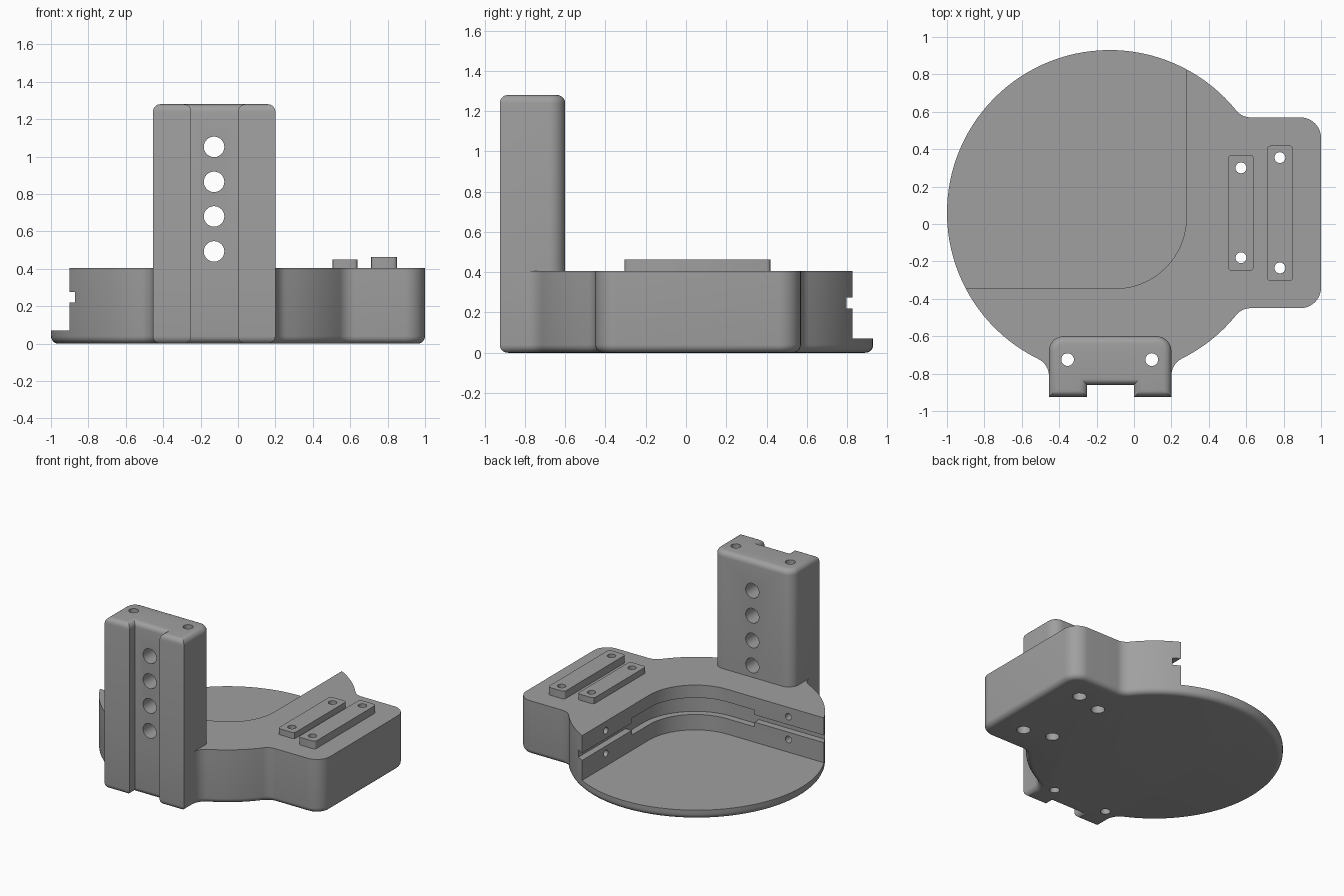
import bpy, bmesh, math

if "Cube" in bpy.data.objects:
    bpy.data.objects.remove(bpy.data.objects["Cube"])

CX, CY, R = -0.13, 0.06, 0.87      # round base centre and radius
TOP, FLOOR = 0.405, 0.07           # body height, plate thickness

grey = bpy.data.materials.new("plain grey")
grey.diffuse_color = (0.35, 0.35, 0.35, 1)
grey.use_nodes = True
grey.node_tree.nodes["Principled BSDF"].inputs["Base Color"].default_value = grey.diffuse_color


def arc(cx, cy, r, a0, a1, step=4):
    n = max(3, round(abs(a1 - a0) / step))
    angles = [math.radians(a0 + (a1 - a0) * i / n) for i in range(n + 1)]
    return [(cx + r * math.cos(a), cy + r * math.sin(a)) for a in angles]


def inset(pts, d):
    """Move a counter-clockwise outline inwards by d with mitred corners."""
    out = []
    for i, (x, y) in enumerate(pts):
        ns = []
        for (ax, ay), (bx, by) in ((pts[i - 1], (x, y)), ((x, y), pts[(i + 1) % len(pts)])):
            l = math.hypot(bx - ax, by - ay)
            ns.append((-(by - ay) / l, (bx - ax) / l))
        k = d / (1 + ns[0][0] * ns[1][0] + ns[0][1] * ns[1][1])
        out.append((x + k * (ns[0][0] + ns[1][0]), y + k * (ns[0][1] + ns[1][1])))
    return out


def prism(name, pts, z0, z1, low=0, high=0, seg=5):
    """Extruded outline with optional rounded lower and upper rims."""
    clean = [p for i, p in enumerate(pts) if math.dist(p, pts[i - 1]) > 1e-4]
    q = [math.pi / 2 * i / seg for i in range(seg + 1)]
    levels = [(z0 + low * (1 - math.cos(a)), low * (1 - math.sin(a))) for a in q] if low else [(z0, 0)]
    levels += [(z1 - high * (1 - math.sin(a)), high * (1 - math.cos(a))) for a in q] if high else [(z1, 0)]
    bm = bmesh.new()
    rings = [[bm.verts.new((x, y, z)) for x, y in inset(clean, d)] for z, d in levels]
    n = len(clean)
    for a, b in zip(rings, rings[1:]):
        for i in range(n):
            j = (i + 1) % n
            bm.faces.new((a[i], a[j], b[j], b[i]))
    bm.faces.new(rings[0][::-1])
    bm.faces.new(rings[-1])
    mesh = bpy.data.meshes.new(name)
    bm.to_mesh(mesh)
    bm.free()
    mesh.materials.append(grey)
    ob = bpy.data.objects.new(name, mesh)
    bpy.context.collection.objects.link(ob)
    return ob


def drill(x, y, r, z0, z1):
    return prism("drill", arc(x, y, r, 0, 360, 15)[:-1], z0, z1)


def drill_side(axis, x, y, z, r, length):
    ob = drill(0, 0, r, -length / 2, length / 2)
    ob.rotation_euler = (math.pi / 2, 0, 0) if axis == "y" else (0, math.pi / 2, 0)
    ob.location = (x, y, z)
    return ob


def finish(ob, cutters=()):
    bpy.context.view_layer.objects.active = ob
    for c in cutters:
        c.hide_render = True
        m = ob.modifiers.new("cut", "BOOLEAN")
        m.operation, m.solver, m.object = "DIFFERENCE", "EXACT", c
        bpy.ops.object.modifier_apply(modifier=m.name)
        bpy.data.objects.remove(c)
    bpy.ops.object.select_all(action="DESELECT")
    ob.select_set(True)
    bpy.ops.object.shade_smooth_by_angle(angle=math.radians(30))


# Fillet centres where the side tab and the tower foot meet the round base
f = 0.1
tab_x = CX + math.sqrt((R + f) ** 2 - 0.61 ** 2)
left_y = CY - math.sqrt((R + f) ** 2 - 0.425 ** 2)
right_y = CY - math.sqrt((R + f) ** 2 - 0.43 ** 2)
a_tab = math.degrees(math.atan2(0.61, tab_x - CX))
a_left = math.degrees(math.atan2(CY - left_y, 0.425))
a_right = math.degrees(math.atan2(CY - right_y, 0.43))
foot = [(-0.455, -0.925), (-0.25, -0.925), (-0.25, -0.86), (0, -0.86), (0, -0.925), (0.2, -0.925)]

# Body: round base with tab and tower foot
outline = (arc(0.89, -0.34, 0.11, -90, 0, 9) + arc(0.89, 0.46, 0.11, 0, 90, 9)
           + arc(tab_x, 0.67, f, -90, a_tab - 180)
           + arc(CX, CY, R, a_tab, 180 + a_left, 3)
           + arc(-0.555, left_y, f, a_left, 0, 8) + foot
           + arc(0.3, right_y, f, 180, 180 - a_right, 8)
           + arc(CX, CY, R, -a_right, -a_tab, 3)
           + arc(tab_x, -0.55, f, 180 - a_tab, 90))
body = prism("body", outline, 0, TOP, low=0.04)


def pocket(x0, y1, d, z0, z1):
    corner = arc(-0.10, 0.035, 0.38 + d, -90, 0, 5)
    return prism("pocket", [(x0, -0.345 - d)] + corner + [(0.28 + d, y1), (x0, y1)], z0, z1)


# Pocket above the plate, its wall groove and the taller corner recess
cuts = [pocket(-1.5, 1.5, 0, FLOOR, 0.6),
        pocket(-1.5, 1.5, 0.05, 0.22, 0.275),
        pocket(-0.325, 0.24, 0.05, 0.185, 0.31)]
# Screw holes in the pocket walls
for z in (0.335, 0.165):
    cuts += [drill_side("x", 0.28, 0.546, z, 0.025, 0.2),
             drill_side("y", -0.605, -0.345, z, 0.025, 0.2)]
# Rail screw holes with wide bores from below, and tower rod holes
rail_holes = {0.572: (0.30, -0.18), 0.78: (0.355, -0.235)}
for x, ys in rail_holes.items():
    for y in ys:
        cuts += [drill(x, y, 0.029, -0.1, 0.6), drill(x, y, 0.047, -0.1, 0.25)]
rods = (-0.355, 0.095)
cuts += [drill(x, -0.725, 0.034, -0.1, 0.6) for x in rods]
finish(body, cuts)

# Tower with front channel
tower_outline = foot + arc(0.12, -0.68, 0.08, 0, 90, 10) + arc(-0.375, -0.68, 0.08, 90, 180, 10)
tower = prism("tower", tower_outline, TOP, 1.28, high=0.04)
cuts = [drill(x, -0.725, 0.034, 0.2, 1.5) for x in rods]
cuts += [drill_side("y", -0.128, -0.75, z, 0.055, 0.6) for z in (0.493, 0.68, 0.865, 1.052)]
finish(tower, cuts)

# Raised rails on the tab
for name, x0, x1, y0, y1, top in (("inner_rail", 0.504, 0.64, -0.25, 0.37, 0.45),
                                  ("outer_rail", 0.712, 0.85, -0.305, 0.42, 0.462)):
    r = 0.02
    pts = (arc(x1 - r, y0 + r, r, -90, 0, 30) + arc(x1 - r, y1 - r, r, 0, 90, 30)
           + arc(x0 + r, y1 - r, r, 90, 180, 30) + arc(x0 + r, y0 + r, r, 180, 270, 30))
    rail = prism(name, pts, TOP, top)
    hx = 0.572 if name == "inner_rail" else 0.78
    finish(rail, [drill(hx, y, 0.029, 0.2, 0.6) for y in rail_holes[hx]])
